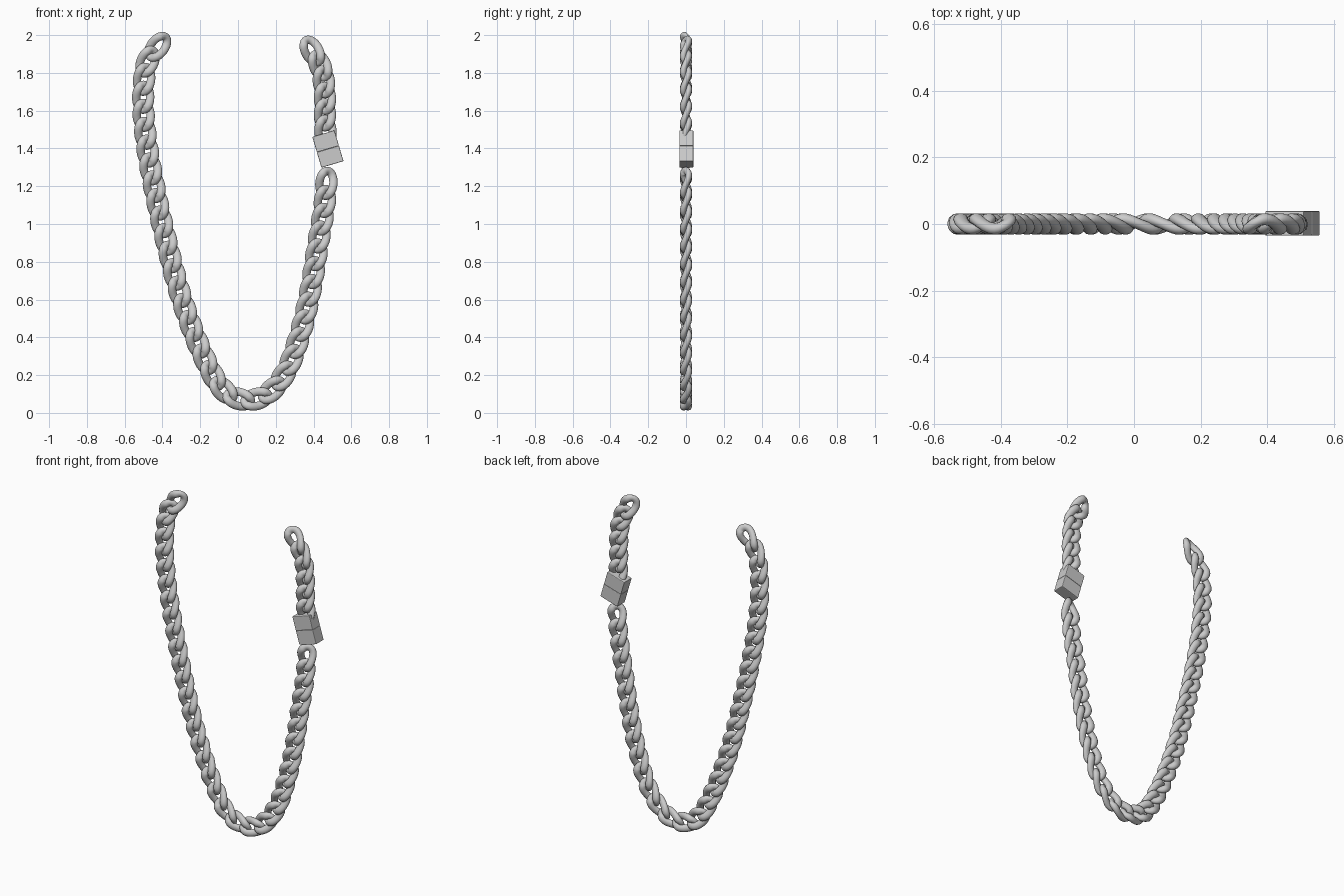
import bpy, bmesh, math
from mathutils import Vector, Matrix

if "Cube" in bpy.data.objects:
    bpy.data.objects.remove(bpy.data.objects["Cube"])

PITCH, HALF_L, HALF_W = 0.095, 0.088, 0.059   # link spacing and outer half sizes
WIRE, WIRE_Y, TWIST = 0.022, 0.018, 0.0145    # wire radii and curb twist


def spline(pts, steps=24):
    """Smooth curve through (x, z) points."""
    p = [Vector(q) for q in pts]
    p = [2 * p[0] - p[1]] + p + [2 * p[-1] - p[-2]]
    out = []
    for i in range(1, len(p) - 2):
        a, b, c, d = p[i - 1:i + 3]
        for k in range(steps):
            t = k / steps
            out.append(0.5 * (2 * b + (c - a) * t + (2 * a - 5 * b + 4 * c - d) * t * t
                              + (3 * b - a - 3 * c + d) * t ** 3))
    return out + [p[-2]]


def resample(path):
    """Evenly spaced positions and tangents, close to PITCH apart."""
    dist = [0.0]
    for a, b in zip(path, path[1:]):
        dist.append(dist[-1] + (b - a).length)

    def at(s):
        s = min(max(s, 0), dist[-1])
        i = next((k for k in range(1, len(dist)) if dist[k] >= s), len(dist) - 1)
        f = (s - dist[i - 1]) / (dist[i] - dist[i - 1])
        return path[i - 1].lerp(path[i], f)

    n = round(dist[-1] / PITCH)
    for k in range(n + 1):
        s = dist[-1] * k / n
        yield at(s), (at(s + 0.04) - at(s - 0.04)).normalized()


def link_mesh(seg=36, ring=12):
    """Oval curb link, twisted so neighbours interlock; length on x, width on z."""
    bm = bmesh.new()
    a, b = HALF_L - WIRE, HALF_W - WIRE

    def centre(t):
        return Vector((a * math.cos(t), -TWIST * math.sin(2 * t), b * math.sin(t)))

    rings = []
    for i in range(seg):
        t = 2 * math.pi * i / seg
        c = centre(t)
        out = Vector((b * math.cos(t), 0, a * math.sin(t))).normalized()
        rings.append([bm.verts.new(c + out * WIRE * math.cos(u) + Vector((0, WIRE_Y * math.sin(u), 0)))
                      for u in (2 * math.pi * j / ring for j in range(ring))])
    for i in range(seg):
        r, q = rings[i], rings[(i + 1) % seg]
        for j in range(ring):
            k = (j + 1) % ring
            bm.faces.new((r[j], r[k], q[k], q[j]))
    bmesh.ops.recalc_face_normals(bm, faces=bm.faces)
    for f in bm.faces:
        f.smooth = True
    me = bpy.data.meshes.new("chain_link")
    bm.to_mesh(me)
    bm.free()
    return me


LINK = link_mesh()


def chain(name, pts):
    for i, (p, t) in enumerate(resample(spline(pts))):
        ob = bpy.data.objects.new(f"{name}_{i:02d}", LINK)
        bpy.context.collection.objects.link(ob)
        # local x = travel, local z = left of travel, local y = depth
        m = Matrix(((t.x, 0, -t.y), (0, 1, 0), (t.y, 0, t.x))).to_4x4()
        m.translation = (p.x, 0, p.y)
        ob.matrix_world = m


# long run: top left, round the bottom, up to the clasp
chain("main_link", [(-0.425, 1.938), (-0.485, 1.84), (-0.502, 1.64), (-0.48, 1.40), (-0.43, 1.13),
                    (-0.37, 0.87), (-0.30, 0.61), (-0.20, 0.34), (-0.09, 0.135), (0.03, 0.069),
                    (0.155, 0.10), (0.26, 0.23), (0.335, 0.44), (0.385, 0.655), (0.42, 0.87),
                    (0.455, 1.08), (0.468, 1.215)])
# short run above the clasp
chain("upper_link", [(0.463, 1.49), (0.46, 1.58), (0.46, 1.67), (0.445, 1.81), (0.393, 1.915)])


# box clasp in two halves with a thin seam between
def block(name, size, z):
    bpy.ops.mesh.primitive_cube_add(size=1)
    ob = bpy.context.object
    ob.name = name
    ob.data.transform(Matrix.Translation((0, 0, z)) @ Matrix.Diagonal((*size, 1)))
    bev = ob.modifiers.new("bevel", "BEVEL")
    bev.width, bev.segments = 0.004, 2
    ob.location = (0.476, 0.002, 1.397)
    ob.rotation_euler = (0, math.radians(-16.5), 0)


block("clasp_upper", (0.122, 0.074, 0.085), 0.0425)
block("clasp_lower", (0.122, 0.074, 0.085), -0.0425)
